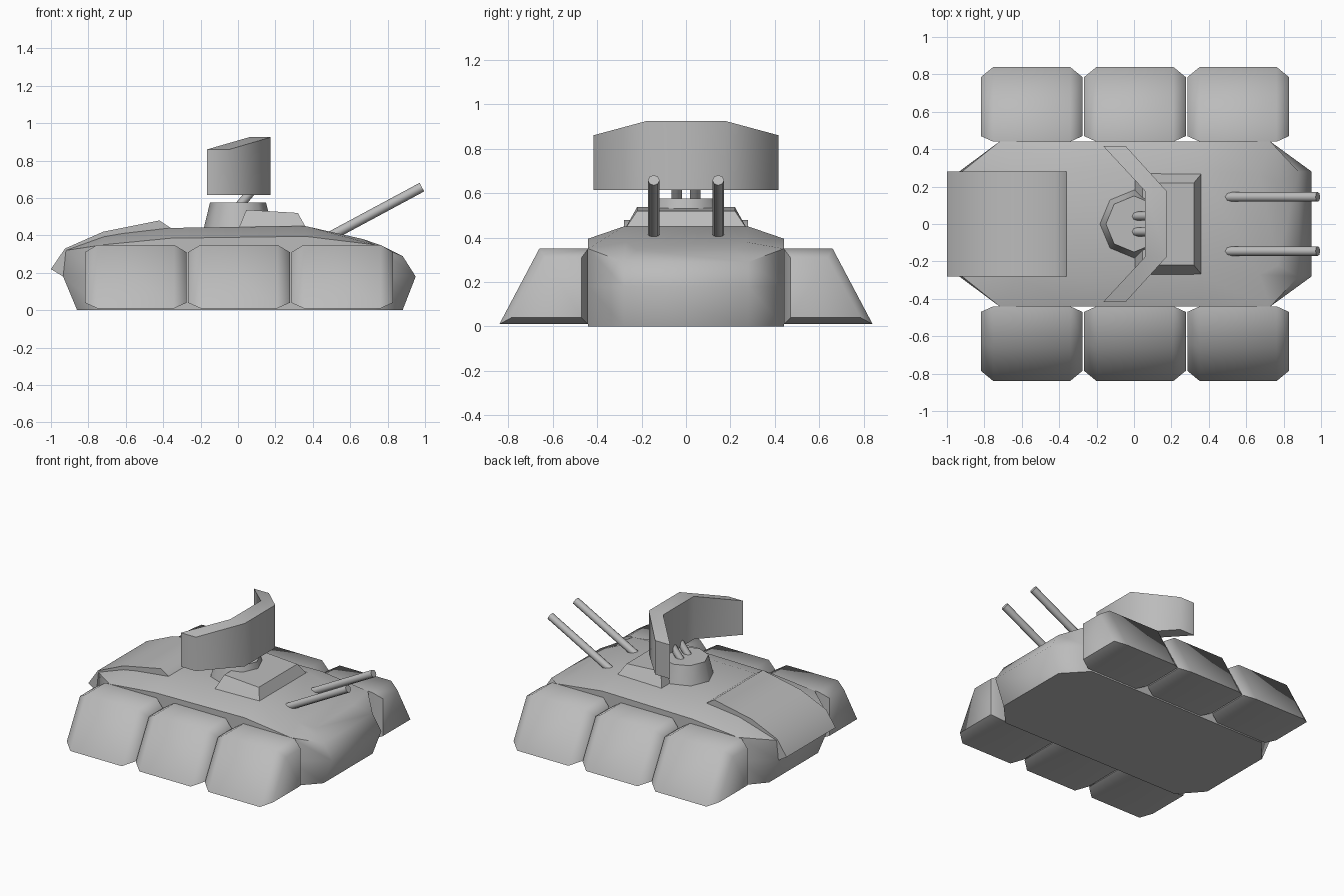
import bpy, bmesh, math
from mathutils import Vector

cube = bpy.data.objects.get("Cube")
if cube:
    bpy.data.objects.remove(cube, do_unlink=True)

grey = bpy.data.materials.new("plain grey")
grey.use_nodes = True
grey.diffuse_color = (0.5, 0.5, 0.5, 1)
grey.node_tree.nodes["Principled BSDF"].inputs["Base Color"].default_value = (0.5, 0.5, 0.5, 1)


def finish(obj, name, angle):
    obj.name = name
    obj.data.materials.append(grey)
    bpy.ops.object.select_all(action='DESELECT')
    obj.select_set(True)
    bpy.context.view_layer.objects.active = obj
    bpy.ops.object.shade_smooth_by_angle(angle=math.radians(angle))
    return obj


def loft(name, rings, angle=50):
    """Skin equal-length rings and close both ends with strips of quads."""
    bm = bmesh.new()
    rows = [[bm.verts.new(p) for p in ring] for ring in rings]
    n = len(rows[0])
    for a, b in zip(rows, rows[1:]):
        for i in range(n):
            j = (i + 1) % n
            bm.faces.new((a[i], a[j], b[j], b[i]))
    for row in (rows[0], rows[-1]):
        for i in range(n // 2 - 1):
            bm.faces.new((row[i], row[i + 1], row[n - 2 - i], row[n - 1 - i]))
    bmesh.ops.recalc_face_normals(bm, faces=bm.faces)
    mesh = bpy.data.meshes.new(name)
    bm.to_mesh(mesh)
    bm.free()
    obj = bpy.data.objects.new(name, mesh)
    bpy.context.collection.objects.link(obj)
    return finish(obj, name, angle)


def mirrored(half):
    return half + [(x, -y, z) for x, y, z in reversed(half)]


def rod(name, start, end, radius):
    start, end = Vector(start), Vector(end)
    d = end - start
    bpy.ops.mesh.primitive_cylinder_add(vertices=8, radius=radius, depth=d.length,
                                        location=(start + end) / 2,
                                        rotation=d.to_track_quat('Z', 'Y').to_euler())
    return finish(bpy.context.object, name, 50)


# Hull: horizontal rings with chamfered corners, from the floor up to the deck
def wall_ring(back, front, z):
    return mirrored([(back, .28, z), (-.72, .44, z), (-.36, .44, z),
                     (.36, .44, z), (.73, .44, z), (front, .28, z)])


shoulder = mirrored([(-.92, .28, .32), (-.72, .44, .35), (-.36, .44, .385),
                     (.36, .44, .395), (.73, .44, .35), (.88, .28, .29)])
deck = mirrored([(-.72, .25, .40), (-.62, .28, .41), (-.36, .28, .44),
                 (.36, .28, .45), (.67, .27, .38), (.77, .22, .345)])
loft("hull", [wall_ring(-.86, .88, 0), wall_ring(-.935, .95, .18), shoulder, deck], 60)

# Raised rear engine cover
cover = [(-.36, .44), (-.42, .48), (-.72, .42), (-.925, .33),
         (-1, .22), (-.935, .18), (-.7, .18), (-.36, .3)]
loft("engine_cover", [[(x, y, z) for x, z in cover] for y in (-.28, .28)])

# Sloped raised block on the deck
loft("deck_block", [mirrored([(0, .28, .43), (.37, .28, .43)]),
                    mirrored([(.045, .22, .537), (.32, .22, .52)])])

# Six wheel pods, each a tapered box with pinched ends
full = [(.44, .01), (.44, .35), (.66, .35), (.84, .01)]
pinched = [(.47, .04), (.47, .31), (.635, .31), (.785, .04)]
for side, label in ((1, "back"), (-1, "front")):
    for i in range(3):
        c = (i - 1) * .552 + .005
        stations = [(-.272, pinched), (-.205, full), (.205, full), (.272, pinched)]
        loft(f"{label}_wheel_pod_{i + 1}",
             [[(c + dx, side * y, z) for y, z in sec] for dx, sec in stations], 65)


# Eight-sided turret pedestal
def octagon(r, z):
    return [(r * math.cos(k * math.pi / 4), r * math.sin(k * math.pi / 4), z) for k in range(8)]


loft("turret_pedestal", [octagon(.185, .43), octagon(.15, .575)])

# Bent dish panel, with swept and lowered wings
dish = []
for y, inner, outer, top in ((-.417, -.165, -.045, .86), (-.175, .06, .175, .925),
                             (.175, .06, .175, .925), (.417, -.165, -.045, .86)):
    dish.append([(inner, y, .615), (outer, y, .615), (outer, y, top), (inner, y, top)])
loft("dish_panel", dish)

# Paired dish struts and gun barrels
for s, label in ((1, "back"), (-1, "front")):
    rod(f"{label}_dish_strut", (0, s * .042, .55), (.1, s * .042, .67), .024)
    rod(f"{label}_gun_barrel", (.46, s * .145, .377), (.983, s * .145, .658), .026)
